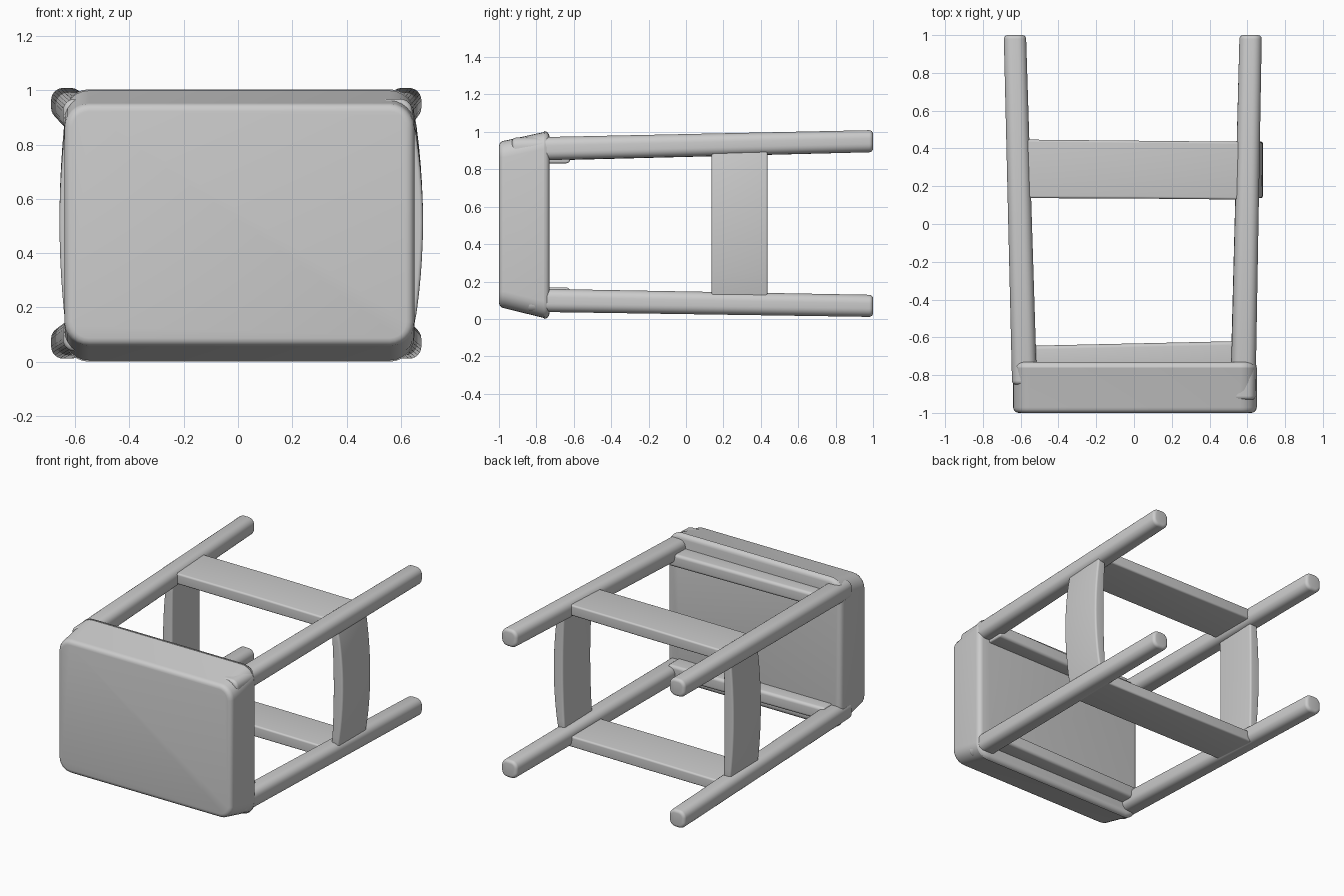
import bpy, bmesh
from math import sin, cos, pi

if "Cube" in bpy.data.objects:
    bpy.data.objects.remove(bpy.data.objects["Cube"])

PLACE = {'x': lambda t, a, b: (t, a, b),
         'y': lambda t, a, b: (a, t, b),
         'z': lambda t, a, b: (a, b, t)}


def ring(a, b, ha, hb, r, n=6):
    """Rounded rectangle outline."""
    r = min(r, ha * 0.98, hb * 0.98)
    pts = []
    for q, (sa, sb) in enumerate([(1, 1), (-1, 1), (-1, -1), (1, -1)]):
        for i in range(n + 1):
            w = (q + i / n) * pi / 2
            pts.append((a + sa * (ha - r) + r * cos(w), b + sb * (hb - r) + r * sin(w)))
    return pts


def loft(name, axis, sections, r, e, warp=None):
    """Loft rounded rectangles (t, a, b, half a, half b) along an axis, rounding both ends by e."""
    steps = 4
    rows = []
    for end, s in ((1, sections[0]), (-1, sections[-1])):
        part = []
        for i in range(steps + 1):
            w = i / steps * pi / 2
            d = e * (1 - sin(w))
            part.append((s[0] + end * e * (1 - cos(w)), s[1], s[2], s[3] - d, s[4] - d, max(r - d, 0.006)))
        rows.append(part)
    full = rows[0] + [(*s, r) for s in sections[1:-1]] + rows[1][::-1]
    bm = bmesh.new()
    loops = []
    for t, a, b, ha, hb, rad in full:
        loops.append([bm.verts.new(PLACE[axis](t, u, v)) for u, v in ring(a, b, ha, hb, rad)])
    for lo, hi in zip(loops, loops[1:]):
        for i in range(len(lo)):
            j = (i + 1) % len(lo)
            bm.faces.new((lo[i], lo[j], hi[j], hi[i]))
    bm.faces.new(loops[0])
    bm.faces.new(loops[-1])
    if warp:
        for v in bm.verts:
            v.co = warp(*v.co)
    bmesh.ops.recalc_face_normals(bm, faces=bm.faces)
    me = bpy.data.meshes.new(name)
    bm.to_mesh(me)
    bm.free()
    me.shade_smooth()
    me.set_sharp_from_angle(angle=0.6)
    ob = bpy.data.objects.new(name, me)
    bpy.context.collection.objects.link(ob)
    return ob


# seat slab, flaring towards the leg side
loft("seat", 'y', [(-1.0, 0.005, 0.505, 0.645, 0.448),
                   (-0.76, 0.005, 0.502, 0.645, 0.497),
                   (-0.73, 0.005, 0.502, 0.645, 0.502)], 0.09, 0.03)

# four splayed legs: start y, then centre x, z at the seat and at the foot
legs = {"upper_right_leg": (-0.93, 0.577, 0.907, 0.617, 0.950),
        "upper_left_leg": (-0.85, -0.580, 0.907, -0.630, 0.950),
        "lower_right_leg": (-0.85, 0.577, 0.100, 0.617, 0.070),
        "lower_left_leg": (-0.85, -0.580, 0.100, -0.630, 0.070)}
for name, (y, x0, z0, x1, z1) in legs.items():
    loft(name, 'y', [(y, x0, z0, 0.066, 0.062), (1.0, x1, z1, 0.059, 0.059)], 0.045, 0.02)

# rails under the seat
for name, z in (("upper_seat_rail", 0.875), ("lower_seat_rail", 0.125)):
    loft(name, 'x', [(-0.57, -0.70, z, 0.055, 0.043), (0.57, -0.685, z, 0.065, 0.043)], 0.02, 0.01)

# wide flat stretchers running left to right
for name, z, tilt in (("upper_stretcher", 0.937, 0.025), ("lower_stretcher", 0.062, -0.025)):
    loft(name, 'x', [(-0.61, 0.292, z, 0.155, 0.036), (0, 0.288, z, 0.153, 0.038),
                     (0.61, 0.282, z, 0.153, 0.036)], 0.012, 0.01,
         lambda x, y, z, k=tilt: (x, y, z + k * (y - 0.29)))


# bowed side stretchers with a slanted upper end
def slant(x, y, z):
    return (x, y, z + 0.2 * (y - 0.29) * max(0, 2 * z - 1))


for name, side, x0, bow in (("right_stretcher", 1, 0.622, 0.024), ("left_stretcher", -1, 0.608, 0.014)):
    secs = []
    for i in range(13):
        s = i / 12 * 2 - 1
        secs.append((0.515 + 0.4 * s, side * (x0 + bow * (1 - s * s)), 0.287,
                     0.026 + 0.01 * (1 - s * s), 0.15))
    loft(name, 'z', secs, 0.012, 0.01, slant)
